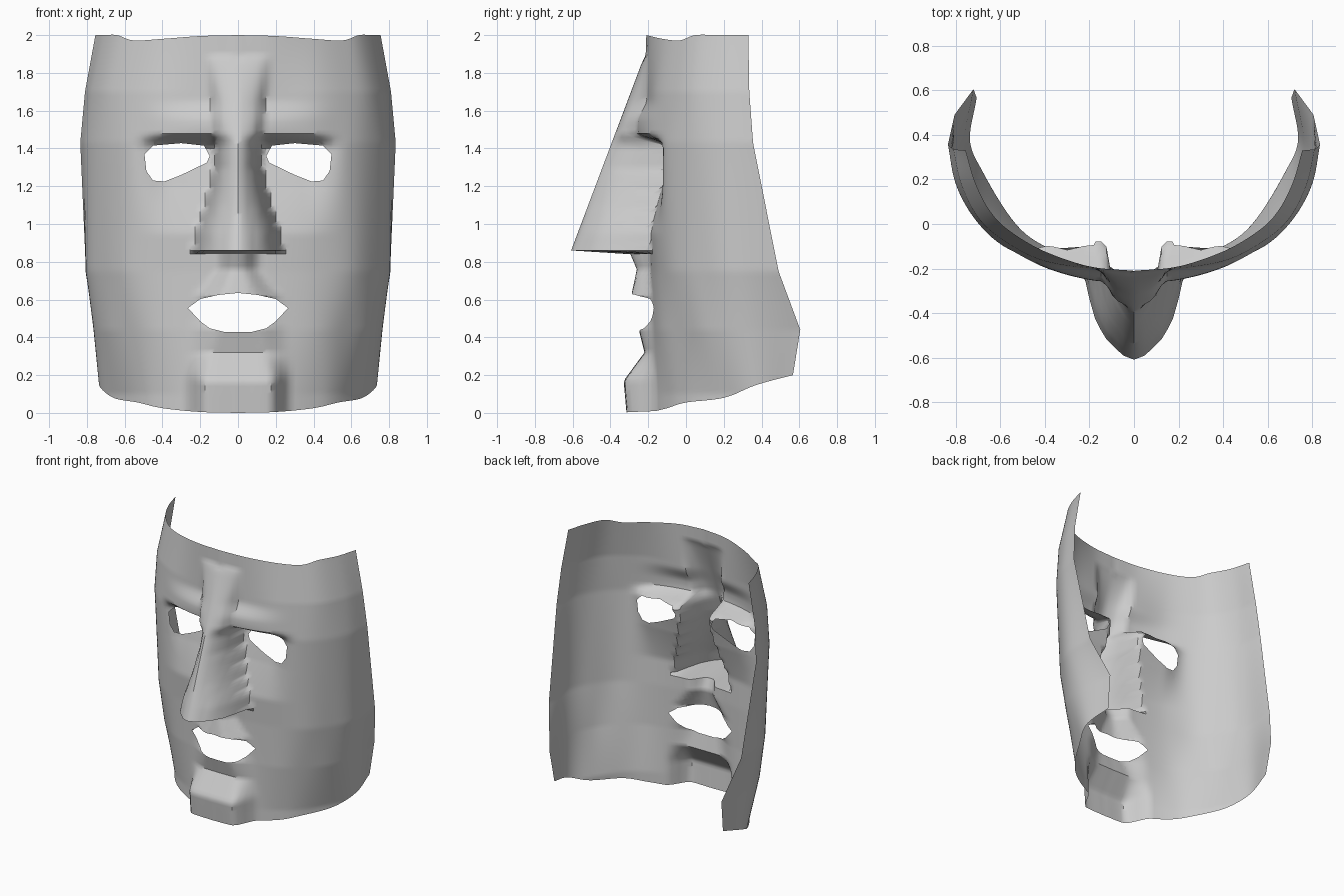
import bpy, bmesh
from mathutils import Vector

if "Cube" in bpy.data.objects:
    bpy.data.objects.remove(bpy.data.objects["Cube"])


def lin(pts, s):
    """Piecewise-linear lookup in a list of (key, value)."""
    if s <= pts[0][0]:
        return pts[0][1]
    for (a, va), (b, vb) in zip(pts, pts[1:]):
        if s <= b:
            return va + (vb - va) * (s - a) / (b - a)
    return pts[-1][1]


def fade(s, a, b):
    """1 below a, smoothly down to 0 above b."""
    k = min(max((s - a) / (b - a), 0), 1)
    return 1 - k * k * (3 - 2 * k)


def spline(vals, t):
    """Catmull-Rom through evenly spaced values, t in 0..1."""
    n = len(vals) - 1
    i = min(int(t * n + 1e-6), n - 1)
    f = t * n - i
    b, c = vals[i], vals[i + 1]
    a = vals[i - 1] if i else 2 * b - c
    d = vals[i + 2] if i + 2 <= n else 2 * c - b
    return b + 0.5 * f * (c - a + f * (2 * a - 5 * b + 4 * c - d + f * (3 * (b - c) + d - a)))


# Half cross-sections of the curved shell, centre to rear edge, at several heights
SECTIONS = [
    (0.10, (0, .2, .40, .53, .66, .73, .70), (-.19, -.18, -.10, .00, .20, .37, .55)),
    (0.44, (0, .2, .42, .57, .70, .765, .72), (-.19, -.18, -.13, -.03, .12, .33, .605)),
    (0.75, (0, .2, .42, .60, .72, .80, .805), (-.19, -.18, -.14, -.06, .08, .25, .49)),
    (1.43, (0, .2, .42, .60, .72, .80, .835), (-.22, -.21, -.18, -.09, .03, .18, .355)),
    (1.70, (0, .2, .42, .59, .70, .775, .81), (-.22, -.20, -.16, -.07, .03, .18, .335)),
    (2.00, (0, .2, .40, .55, .64, .71, .755), (-.21, -.19, -.12, -.03, .05, .18, .33)),
]
BOTTOM = (0, .005, .025, .055, .08, .145, .20)
TOP = (2, 1.995, 1.98, 1.972, 2, 2, 2)
# Centre profile from chin to nostrils, and its flat / faded half widths
MOUTH_LINE = [(0, -.315), (.17, -.33), (.32, -.22), (.44, -.25), (.53, -.2),
              (.58, -.23), (.62, -.29), (.76, -.26), (.84, -.29)]
FLAT_W = [(0, .17), (.2, .17), (.44, .08), (.62, .05), (.76, .02)]
FADE_W = [(0, .28), (.2, .28), (.44, .27), (.62, .24), (.76, .12)]
# Nose half width by height, and its cross-section
NOSE_W = [(.86, .235), (.95, .22), (1.1, .17), (1.3, .125), (1.5, .13), (1.85, .17)]
NOSE_SHAPE = [(0, 1), (.2, .96), (.55, .77), (.74, .57), (.85, .36), (1, 0)]


def shell_point(t, r):
    z = r
    if r < .4:
        z += spline(BOTTOM, t) * (1 - r / .4)
    elif r > 1.7:
        z += (spline(TOP, t) - 2) * (r - 1.7) / .3
    x = lin([(k, spline(xs, t)) for k, xs, ys in SECTIONS], z)
    y = lin([(k, spline(ys, t)) for k, xs, ys in SECTIONS], z)
    # brow ridge and eye sockets
    y -= .045 * fade(abs(z - 1.52), .02, .14) * fade(x, .15, .55)
    socket = lin([(.95, 0), (1.2, .62), (1.41, 1), (1.47, 0)], z) * fade(x, .36, .6)
    y += (max(y, -.075) - y) * socket
    # lips and chin
    if z < .855:
        bump = lin(MOUTH_LINE, z) + .19
        y += bump * fade(x, lin(FLAT_W, z), lin(FADE_W, z))
    # nose
    elif z < 1.88:
        ridge = lin([(.855, -.61), (1.85, -.235), (1.88, -.22)], z)
        y += min(ridge - y, 0) * lin(NOSE_SHAPE, x / lin(NOSE_W, z))
    return x, y, z


def cut_hole(bm, outline):
    """Cut a convex outline, given counter-clockwise in x,z, through the sheet."""
    xs, zs = zip(*outline)
    edges = list(zip(outline, outline[1:] + outline[:1]))
    for (ax, az), (bx, bz) in edges:
        near = []
        for f in bm.faces:
            c = f.calc_center_median()
            if min(xs) - .04 < c.x < max(xs) + .04 and min(zs) - .04 < c.z < max(zs) + .04:
                near.append(f)
        geom = set(near)
        for f in near:
            geom.update(f.edges)
            geom.update(f.verts)
        bmesh.ops.bisect_plane(bm, geom=list(geom), dist=1e-5, plane_co=(ax, 0, az),
                               plane_no=Vector((az - bz, 0, bx - ax)).normalized())
    inside = []
    for f in bm.faces:
        c = f.calc_center_median()
        if all((bx - ax) * (c.z - az) - (bz - az) * (c.x - ax) > 0
               for (ax, az), (bx, bz) in edges):
            inside.append(f)
    bmesh.ops.delete(bm, geom=inside, context='FACES')


# Mask sheet: mirrored grid of shell points
bm = bmesh.new()
COLS, ROWS = 48, 100
grid = []
for j in range(ROWS + 1):
    row = []
    for i in range(-COLS, COLS + 1):
        x, y, z = shell_point(abs(i) / COLS, 2 * j / ROWS)
        row.append(bm.verts.new((x if i >= 0 else -x, y, z)))
    grid.append(row)
for lo, hi in zip(grid, grid[1:]):
    for i in range(2 * COLS):
        bm.faces.new((lo[i], lo[i + 1], hi[i + 1], hi[i]))

# Eye and mouth openings
EYE = [(.15, 1.36), (.165, 1.325), (.30, 1.26), (.39, 1.225), (.45, 1.23), (.485, 1.28),
       (.495, 1.37), (.45, 1.415), (.30, 1.428), (.18, 1.415)]
MOUTH = [(-.265, .555), (-.2, .485), (-.15, .448), (-.07, .428), (.07, .428), (.15, .448),
         (.2, .485), (.265, .555), (.2, .603), (.1, .625), (0, .635), (-.1, .625), (-.2, .603)]
cut_hole(bm, EYE)
cut_hole(bm, [(-x, z) for x, z in reversed(EYE)])
cut_hole(bm, MOUTH)

mesh = bpy.data.meshes.new("face_mask")
bm.to_mesh(mesh)
bm.free()
mask = bpy.data.objects.new("face_mask", mesh)
bpy.context.collection.objects.link(mask)
bpy.context.view_layer.objects.active = mask
mask.select_set(True)
bpy.ops.object.shade_smooth_by_angle(angle=0.7)
